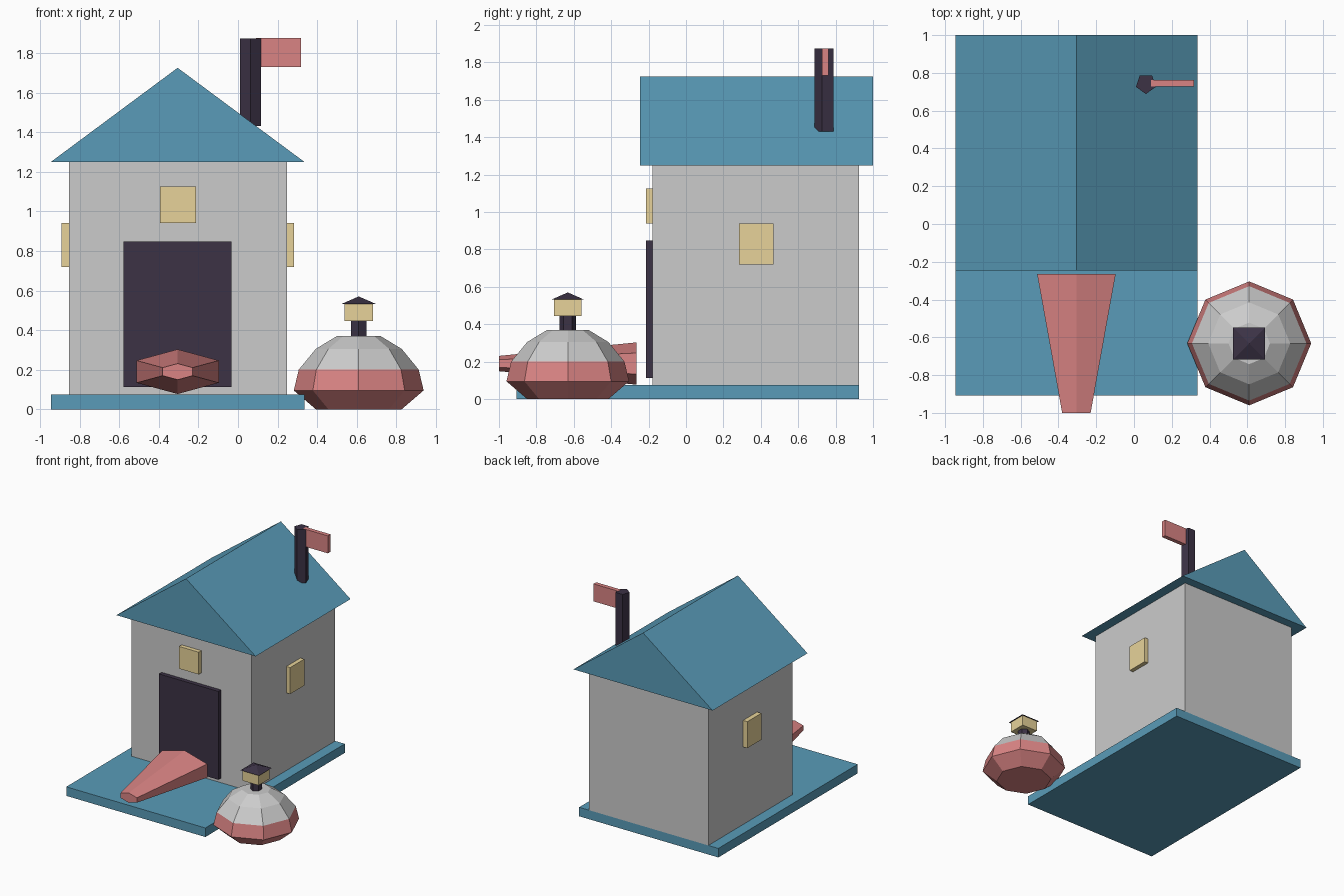
import bpy, bmesh, math
from mathutils import Matrix

if "Cube" in bpy.data.objects:
    bpy.data.objects.remove(bpy.data.objects["Cube"])


def paint(name, rgb):
    m = bpy.data.materials.new(name)
    m.diffuse_color = (*rgb, 1)
    m.use_nodes = True
    m.node_tree.nodes["Principled BSDF"].inputs["Base Color"].default_value = m.diffuse_color
    return m


BLUE = paint("blue", (0.10, 0.33, 0.48))
PINK = paint("pink", (0.70, 0.23, 0.23))
DARK = paint("dark", (0.045, 0.032, 0.06))
CREAM = paint("cream", (0.80, 0.65, 0.32))


def finish(name, bm, mat=None):
    bmesh.ops.recalc_face_normals(bm, faces=bm.faces)
    me = bpy.data.meshes.new(name)
    bm.to_mesh(me)
    bm.free()
    ob = bpy.data.objects.new(name, me)
    bpy.context.collection.objects.link(ob)
    if mat:
        me.materials.append(mat)
    return ob


def box(name, x, y, z, mat=None):
    bm = bmesh.new()
    mid = [(a + b) / 2 for a, b in (x, y, z)]
    size = [b - a for a, b in (x, y, z)]
    bmesh.ops.create_cube(bm, size=1, matrix=Matrix.Translation(mid) @ Matrix.Diagonal((*size, 1)))
    return finish(name, bm, mat)


def stack(name, cx, cy, rings, sides, mat=None, start=math.pi / 2):
    """Closed low-poly solid through (radius, z) rings."""
    bm = bmesh.new()
    loops = []
    for r, z in rings:
        n = sides if r > 0 else 1
        loops.append([bm.verts.new((cx + r * math.cos(start + i * math.tau / sides),
                                    cy + r * math.sin(start + i * math.tau / sides), z))
                      for i in range(n)])
    for a, b in zip(loops, loops[1:]):
        for i in range(sides):
            j = (i + 1) % sides
            bm.faces.new((a[i], a[j], b[0]) if len(b) == 1 else (a[i], a[j], b[j], b[i]))
    for loop in (loops[0], loops[-1]):
        if len(loop) > 2:
            bm.faces.new(loop)
    return finish(name, bm, mat)


# base slab and house walls
CX = -0.305
box("base", (-0.945, 0.335), (-0.907, 0.925), (0, 0.075), BLUE)
box("walls", (-0.853, 0.247), (-0.178, 0.925), (0.075, 1.25))

# gable roof: triangle profile extruded along y
bm = bmesh.new()
tri = bm.faces.new([bm.verts.new(p) for p in
                    ((-0.945, -0.247, 1.25), (0.335, -0.247, 1.25), (CX, -0.247, 1.725))])
ext = bmesh.ops.extrude_face_region(bm, geom=[tri], use_keep_orig=True)
bmesh.ops.translate(bm, vec=(0, 1.247, 0),
                    verts=[v for v in ext["geom"] if isinstance(v, bmesh.types.BMVert)])
finish("roof", bm, BLUE)

# door and windows
box("door", (-0.578, -0.032), (-0.213, -0.17), (0.113, 0.847), DARK)
box("front_window", (-0.393, -0.213), (-0.213, -0.17), (0.94, 1.125), CREAM)
for side, name in ((-1, "left_window"), (1, "right_window")):
    xs = sorted((CX + side * 0.54, CX + side * 0.587))
    box(name, xs, (0.283, 0.468), (0.72, 0.94), CREAM)

# five-sided post with flag
stack("post", 0.063, 0.743, [(0.055, 1.43), (0.055, 1.873)], 5, DARK, -math.pi / 2)
box("flag", (0.09, 0.318), (0.727, 0.762), (1.73, 1.875), PINK)

# tapering six-sided ramp lying in front of the door
bm = bmesh.new()
place = (Matrix.Translation((CX, -0.6325, 0.19)) @ Matrix.Diagonal((1, 1, 0.47, 1))
         @ Matrix.Rotation(math.pi / 2, 4, "X"))
bmesh.ops.create_cone(bm, cap_ends=True, segments=6, radius1=0.24, radius2=0.087,
                      depth=0.735, matrix=place)
finish("ramp", bm, PINK)

# eight-sided round pot: coloured lower half, grey upper half
PX, PY = 0.61, -0.632
stack("pot_lower", PX, PY, [(0.217, 0), (0.328, 0.095), (0.303, 0.2)], 8, PINK)
stack("pot_upper", PX, PY, [(0.303, 0.2), (0.217, 0.305), (0.11, 0.37)], 8)

# pot neck, lantern box and pyramid cap
stack("neck", PX, PY, [(0.045, 0.36), (0.045, 0.45)], 6, DARK)
box("lantern", (PX - 0.073, PX + 0.073), (PY - 0.073, PY + 0.073), (0.445, 0.535), CREAM)
stack("lantern_cap", PX, PY, [(0.12, 0.533), (0, 0.57)], 4, DARK, math.pi / 4)
